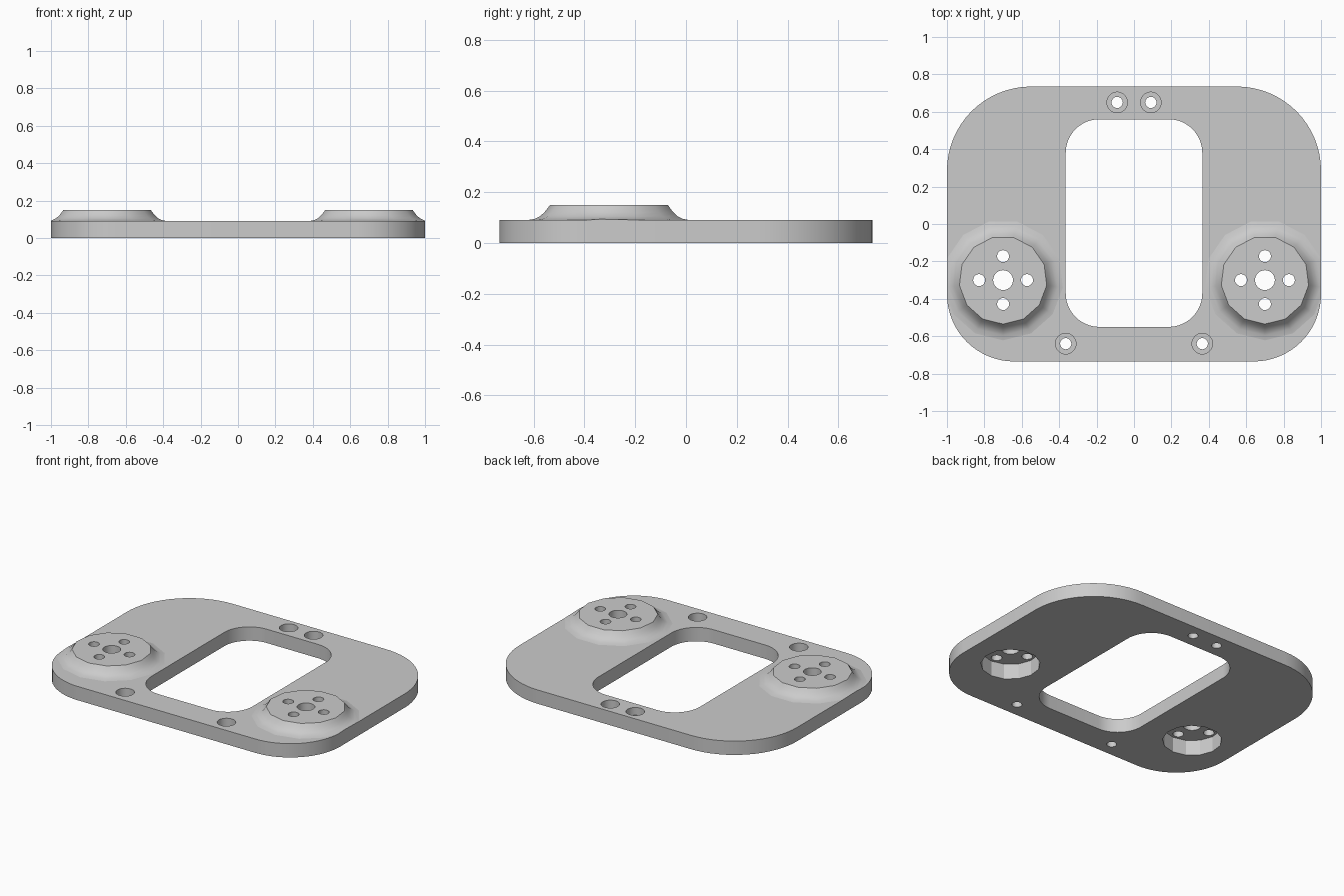
import bpy
import bmesh
from math import cos, sin, pi, radians, hypot

cube = bpy.data.objects.get("Cube")
if cube:
    bpy.data.objects.remove(cube, do_unlink=True)

grey = bpy.data.materials.new("light grey")
grey.use_nodes = True
GREY = (0.6, 0.6, 0.6, 1)
grey.diffuse_color = GREY
grey.node_tree.nodes["Principled BSDF"].inputs["Base Color"].default_value = GREY

THICK = 0.09      # plate thickness
SIDES = 13        # facets of the mounting bosses
BOSS_X, BOSS_Y = 0.7, -0.3
POCKET_R = 0.176


def ring(x, y, r, n):
    """Regular polygon with one corner pointing to the front."""
    return [(x + r * cos(2 * pi * i / n - pi / 2),
             y + r * sin(2 * pi * i / n - pi / 2)) for i in range(n)]


def rounded(w, y0, y1, r_front, r_back, n=16):
    """Rounded rectangle of half width w, with its own front and back radii."""
    corners = [(w - r_front, y0 + r_front, r_front, -90), (w - r_back, y1 - r_back, r_back, 0),
               (r_back - w, y1 - r_back, r_back, 90), (r_front - w, y0 + r_front, r_front, 180)]
    return [(cx + r * cos(radians(a + 90 * i / n)), cy + r * sin(radians(a + 90 * i / n)))
            for cx, cy, r, a in corners for i in range(n + 1)]


def loft(name, layers):
    """Closed solid through stacked outlines given as (points, z)."""
    bm = bmesh.new()
    rows = [[bm.verts.new((x, y, z)) for x, y in pts] for pts, z in layers]
    n = len(rows[0])
    for low, high in zip(rows, rows[1:]):
        for i in range(n):
            j = (i + 1) % n
            bm.faces.new((low[i], low[j], high[j], high[i]))
    bm.faces.new(rows[0][::-1])
    bm.faces.new(rows[-1])
    mesh = bpy.data.meshes.new(name)
    bm.to_mesh(mesh)
    bm.free()
    mesh.materials.append(grey)
    ob = bpy.data.objects.new(name, mesh)
    bpy.context.collection.objects.link(ob)
    return ob


def prism(name, pts, z0, z1):
    return loft(name, [(pts, z0), (pts, z1)])


def select(ob):
    bpy.ops.object.select_all(action="DESELECT")
    ob.select_set(True)
    bpy.context.view_layer.objects.active = ob


def carve(ob, pts, z0, z1, operation="DIFFERENCE"):
    """Boolean with a temporary prism."""
    cutter = prism("cutter", pts, z0, z1)
    cutter.hide_render = True
    mod = ob.modifiers.new("carve", "BOOLEAN")
    mod.operation, mod.solver, mod.object = operation, "EXACT", cutter
    select(ob)
    bpy.ops.object.modifier_apply(modifier=mod.name)
    bpy.data.objects.remove(cutter, do_unlink=True)


def shade(ob):
    """Smooth curves, but keep the pocket facets flat."""
    select(ob)
    bpy.ops.object.shade_smooth_by_angle(angle=radians(35))
    for p in ob.data.polygons:
        r = hypot(abs(p.center.x) - BOSS_X, p.center.y - BOSS_Y)
        if 0.165 < r < 0.18 and abs(p.normal.z) < 0.1:
            p.use_smooth = False


# Plate with central window
outline = rounded(1.0, -0.735, 0.735, 0.36, 0.45)
plate = prism("base_plate", outline, 0, THICK)
carve(plate, rounded(0.365, -0.55, 0.56, 0.18, 0.18), -0.1, 0.2)

# Counterbored screw holes and openings under the bosses
for side in (-1, 1):
    for x, y in ((0.09, 0.65), (0.365, -0.64)):
        carve(plate, ring(side * x, y, 0.03, 24), -0.1, 0.2)
        carve(plate, ring(side * x, y, 0.055, 32), 0.04, 0.2)
    carve(plate, ring(side * BOSS_X, BOSS_Y, POCKET_R, SIDES), -0.1, 0.2)
shade(plate)

# Flared mounting bosses, hollow underneath
flare = [(0.322, 0.085), (0.322, 0.09), (0.295, 0.095), (0.275, 0.105),
         (0.258, 0.12), (0.246, 0.135), (0.235, 0.15)]
for side, label in ((-1, "right"), (1, "left")):
    cx = side * BOSS_X
    boss = loft(label + "_mounting_boss",
                [(ring(cx, BOSS_Y, r, SIDES), z) for r, z in flare])
    carve(boss, outline, -0.1, 0.3, "INTERSECT")
    carve(boss, ring(cx, BOSS_Y, POCKET_R, SIDES), -0.1, 0.1)
    carve(boss, ring(cx, BOSS_Y, 0.053, 32), -0.1, 0.3)
    for x, y in ring(cx, BOSS_Y, 0.128, 4):
        carve(boss, ring(x, y, 0.032, 24), -0.1, 0.3)
    shade(boss)
